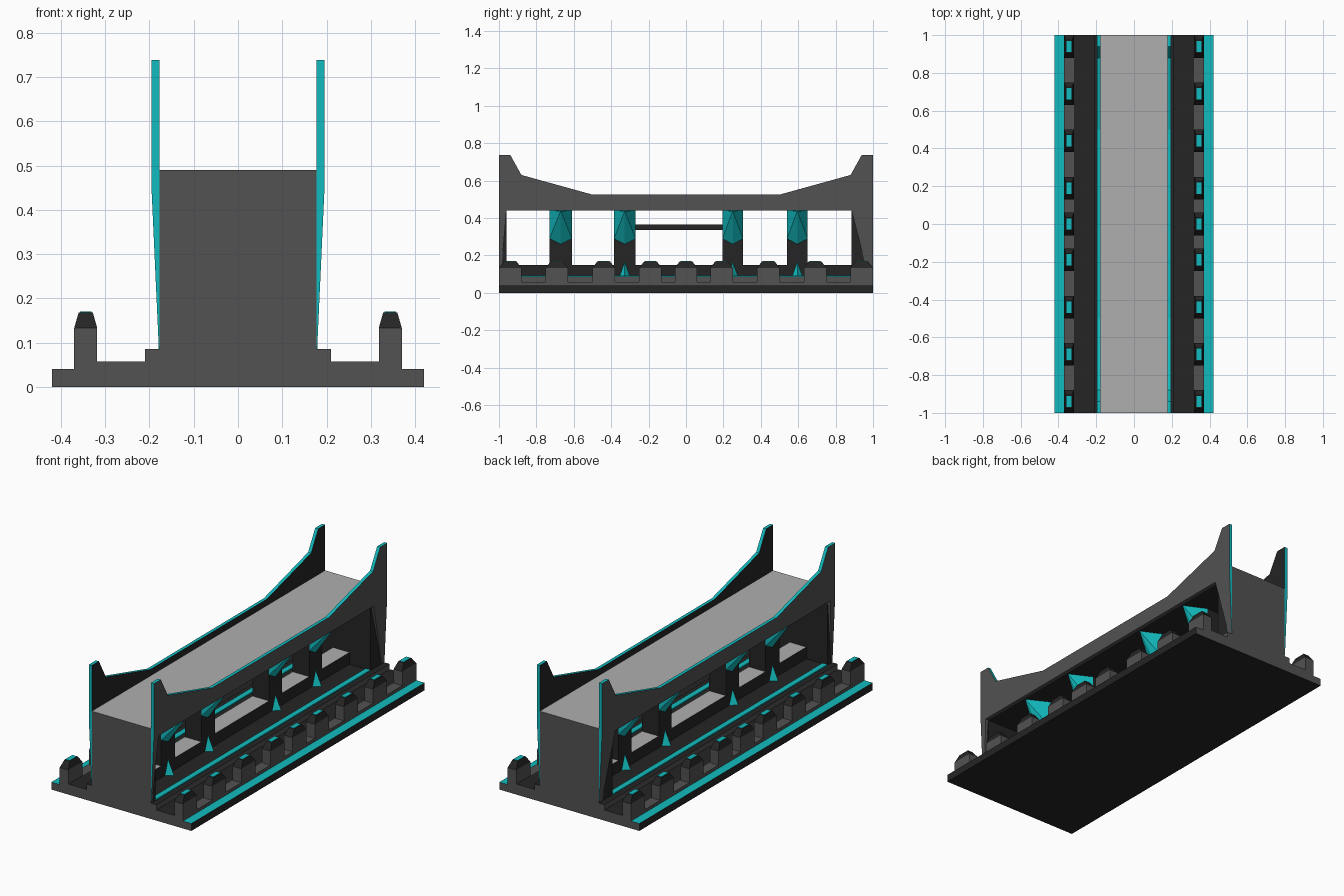
import bpy, bmesh
from mathutils import Vector

cube = bpy.data.objects.get("Cube")
if cube:
    bpy.data.objects.remove(cube, do_unlink=True)


def material(name, rgb):
    mat = bpy.data.materials.new(name)
    mat.use_nodes = True
    mat.diffuse_color = (*rgb, 1)
    bsdf = mat.node_tree.nodes["Principled BSDF"]
    bsdf.inputs["Base Color"].default_value = (*rgb, 1)
    bsdf.inputs["Roughness"].default_value = 0.8
    return mat


BLACK, GREY, LIGHT, CYAN = range(4)
MATS = [material("near_black", (0.018, 0.018, 0.018)),
        material("dark_grey", (0.085, 0.085, 0.085)),
        material("light_grey", (0.43, 0.43, 0.43)),
        material("cyan", (0.006, 0.5, 0.52))]


def finish(name, bm, colour, mirror):
    """colour is an index, or a rule of face normal and centre"""
    bmesh.ops.recalc_face_normals(bm, faces=bm.faces)
    bm.normal_update()
    for f in bm.faces:
        f.material_index = colour(f.normal, f.calc_center_median()) if callable(colour) else colour
    mesh = bpy.data.meshes.new(name)
    bm.to_mesh(mesh)
    bm.free()
    for m in MATS:
        mesh.materials.append(m)
    obj = bpy.data.objects.new(name, mesh)
    bpy.context.collection.objects.link(obj)
    if mirror:
        mod = obj.modifiers.new("mirror", 'MIRROR')
        mod.use_mirror_merge = False
    return obj


def hull(name, points, colour, mirror=True):
    bm = bmesh.new()
    verts = [bm.verts.new(p) for p in points]
    bmesh.ops.convex_hull(bm, input=verts)
    bmesh.ops.dissolve_limit(bm, angle_limit=0.01, verts=bm.verts, edges=bm.edges)
    return finish(name, bm, colour, mirror)


def box(name, xs, ys, zs, colour, mirror=True):
    return hull(name, [(x, y, z) for x in xs for y in ys for z in zs], colour, mirror)


def ends_grey(other, top):
    def rule(n, c):
        if abs(n.y) > 0.9:
            return GREY
        return top if n.z > 0.9 else other
    return rule


# Base with glowing outer ledge, plinth, trough and inner step
box("base_plate", (-0.42, 0.42), (-1, 1), (0, 0.04), ends_grey(BLACK, CYAN), False)
box("post_plinth", (0.318, 0.37), (-1, 1), (0.04, 0.057), GREY)
box("trough_floor", (0.21, 0.318), (-1, 1), (0.04, 0.057), ends_grey(BLACK, BLACK))
box("inner_step", (0.177, 0.21), (-1, 1), (0.04, 0.086), ends_grey(GREY, BLACK))
box("side_floor", (0.05, 0.177), (-0.96, 0.885), (0.04, 0.086), BLACK)
box("floor_light", (0.15, 0.18), (-0.955, 0.88), (0.086, 0.092), CYAN)

# Row of capped posts along each edge
for y in (-0.94, -0.69, -0.44, -0.19, 0, 0.19, 0.44, 0.69, 0.94):
    box("edge_post", (0.318, 0.37), (y - 0.06, y + 0.06), (0.057, 0.133), GREY)
    hull("post_cap",
         [(0.344 + sx * w, y + sy * d, z) for w, d, z in ((0.026, 0.06, 0.133), (0.016, 0.034, 0.168))
          for sx in (-1, 1) for sy in (-1, 1)], BLACK)
    box("cap_light", (0.331, 0.357), (y - 0.03, y + 0.03), (0.167, 0.17), CYAN)

# Bridge body: end blocks, deck and inner spine
outside_grey = lambda n, c: LIGHT if n.z > 0.9 else GREY if abs(c.y) > 0.99 else BLACK
box("front_block", (-0.177, 0.177), (-1, -0.96), (0.04, 0.44), outside_grey, False)
box("back_block", (-0.177, 0.177), (0.885, 1), (0.04, 0.44), outside_grey, False)
box("deck", (-0.177, 0.177), (-1, 1), (0.44, 0.49), outside_grey, False)
box("spine", (-0.05, 0.05), (-0.96, 0.885), (0.04, 0.15),
    lambda n, c: LIGHT if n.z > 0.9 else BLACK, False)
box("middle_beam", (-0.04, 0.04), (-0.27, 0.195), (0.335, 0.365), BLACK, False)

# Pillars with faceted corbels above and small spikes at the foot
for lo, hi in ((-0.73, -0.61), (-0.385, -0.27), (0.195, 0.305), (0.54, 0.65)):
    mid = (lo + hi) / 2
    box("pillar", (-0.05, 0.05), (lo, hi), (0.15, 0.44), BLACK, False)
    hull("corbel",
         [(0.05, lo, 0.44), (0.05, hi, 0.44), (0.05, lo, 0.29), (0.05, hi, 0.29),
          (0.05, mid, 0.26), (0.172, mid, 0.438)], CYAN)
    hull("foot_spike",
         [(0.05, mid - 0.028, 0.086), (0.05, mid + 0.028, 0.086),
          (0.085, mid, 0.086), (0.05, mid, 0.165)], CYAN)


# Side rails with raised ends; edges glow, inner face is black
def rail_colour(n, c):
    if n.x < -0.9:
        return BLACK
    if n.z > 0.3 or abs(c.y) > 0.99:
        return CYAN
    return GREY


half = [(0.5, 0.525), (0.88, 0.63), (0.94, 0.738), (1, 0.738), (1, 0.44)]
outline = half + [(-y, z) for y, z in reversed(half)]
bm = bmesh.new()
face = bm.faces.new([bm.verts.new((0.177, y, z)) for y, z in outline])
side = bmesh.ops.extrude_face_region(bm, geom=[face])["geom"]
bmesh.ops.translate(bm, vec=Vector((0.018, 0, 0)),
                    verts=[v for v in side if isinstance(v, bmesh.types.BMVert)])
finish("side_rail", bm, rail_colour, True)

# Tapered legs carrying the rail ends
for name, end, top, foot in (("front_rail_leg", -1, -0.96, -0.99), ("back_rail_leg", 1, 0.885, 0.975)):
    hull(name,
         [(x, y, z) for z, out, inner in ((0.44, 0.195, top), (0.09, 0.179, foot))
          for x in (0.177, out) for y in (end, inner)], rail_colour)
